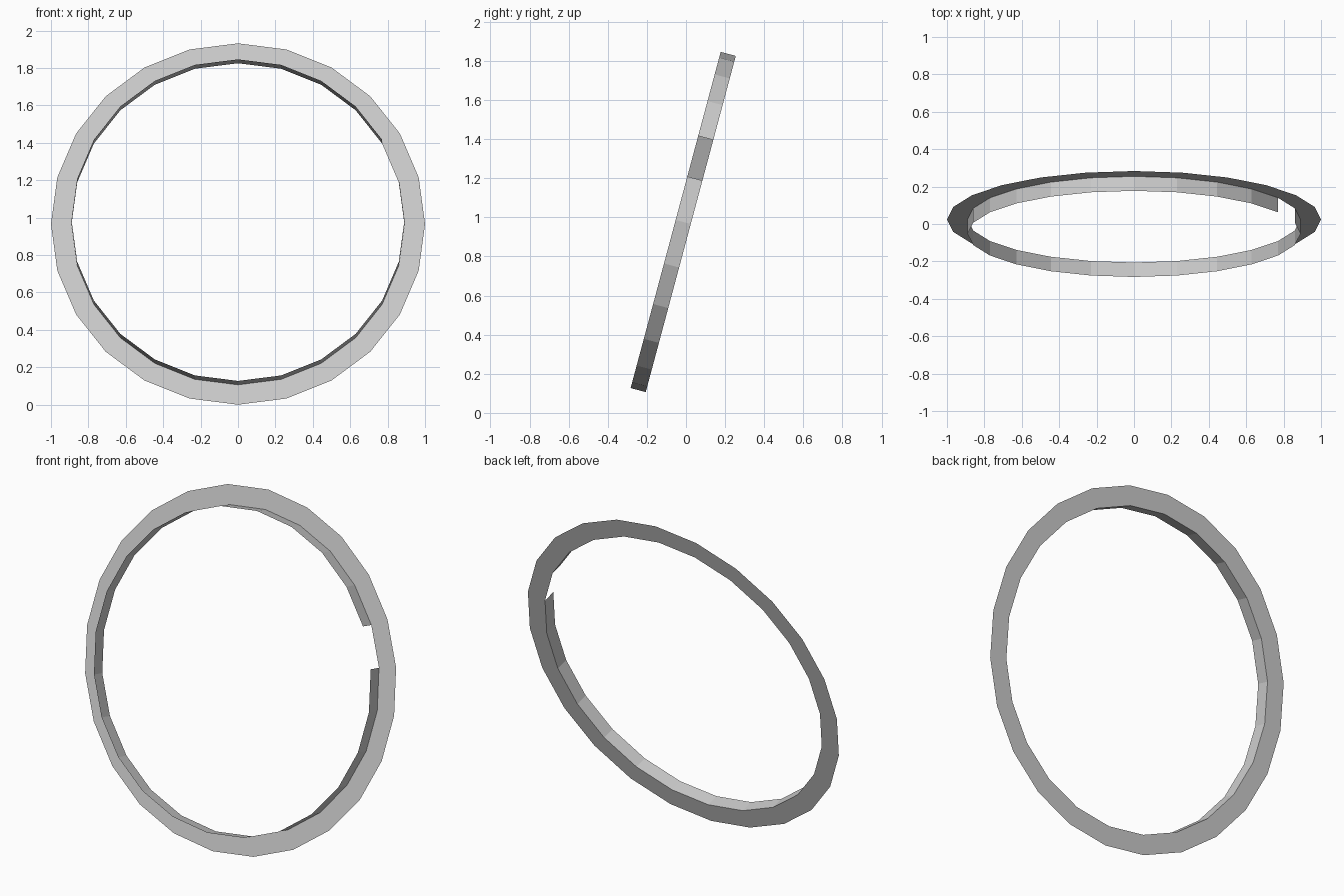
import bpy, bmesh, math
from mathutils import Matrix

if "Cube" in bpy.data.objects:
    bpy.data.objects.remove(bpy.data.objects["Cube"])

SIDES, R_OUT, R_IN, DEPTH = 24, 1.0, 0.89, 0.08
TILT = math.radians(15)
GAP = 1  # index of the missing band segment

# Local frame: ring in the XZ plane, -y is the front; then leaned back
place = Matrix.Translation((0, 0.0244, R_OUT * math.cos(TILT))) @ Matrix.Rotation(-TILT, 4, 'X')


def loop(bm, radius, y):
    return [bm.verts.new((radius * math.cos(a), y, radius * math.sin(a)))
            for a in (2 * math.pi * i / SIDES for i in range(SIDES))]


def strip(name, first, second, skip=()):
    """Single-skin strip of quads between two (radius, y) loops."""
    bm = bmesh.new()
    a, b = loop(bm, *first), loop(bm, *second)
    for i in range(SIDES):
        if i not in skip:
            j = (i + 1) % SIDES
            bm.faces.new((a[i], a[j], b[j], b[i]))
    bm.transform(place)
    mesh = bpy.data.meshes.new(name)
    bm.to_mesh(mesh)
    bm.free()
    obj = bpy.data.objects.new(name, mesh)
    bpy.context.collection.objects.link(obj)
    return obj


# Flat ring at the back
strip("flat_ring", (R_IN, 0), (R_OUT, 0))
# Inner band standing forward from the ring, with one open segment
strip("inner_band", (R_IN, 0), (R_IN, -DEPTH), skip=(GAP,))
